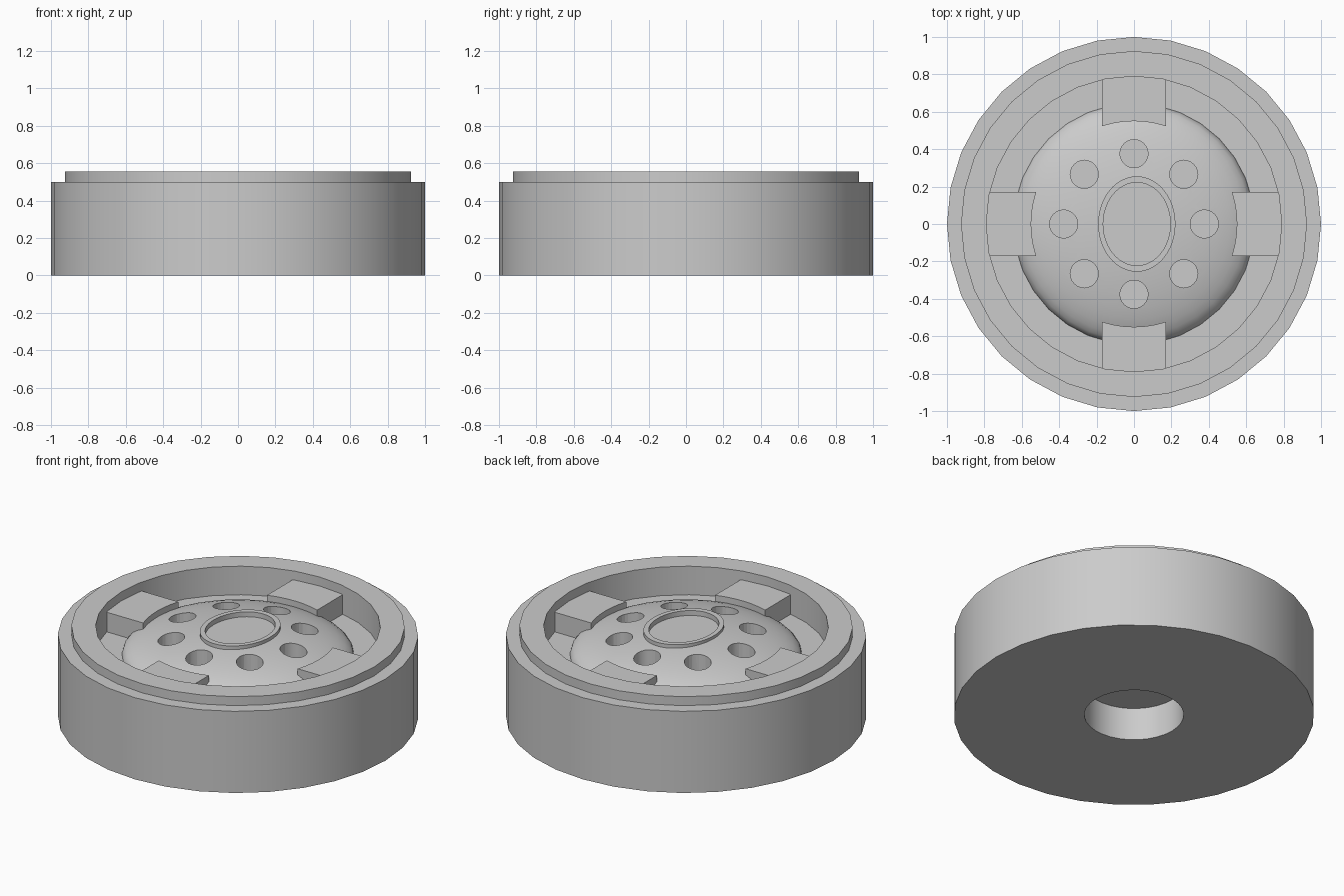
import bpy, bmesh
from math import sin, cos, pi, asin, radians
from mathutils import Matrix

SIDES = 32
FLOOR = 0.38          # recess floor height
BORE = 0.79           # recess radius
DOME_R, DOME_H = 0.645, 0.16

cube = bpy.data.objects.get("Cube")
if cube:
    bpy.data.objects.remove(cube, do_unlink=True)

grey = bpy.data.materials.new("plain grey")
grey.use_nodes = True
colour = (0.6, 0.6, 0.6, 1)
grey.diffuse_color = colour
grey.node_tree.nodes["Principled BSDF"].inputs["Base Color"].default_value = colour


def finish(name, bm, smooth=True):
    """Turn a bmesh into a named, shaded object."""
    bmesh.ops.remove_doubles(bm, verts=bm.verts, dist=0.0001)
    bmesh.ops.recalc_face_normals(bm, faces=bm.faces)
    mesh = bpy.data.meshes.new(name)
    bm.to_mesh(mesh)
    bm.free()
    mesh.materials.append(grey)
    ob = bpy.data.objects.new(name, mesh)
    bpy.context.collection.objects.link(ob)
    if smooth:
        shade(ob)
    return ob


def shade(ob):
    bpy.ops.object.select_all(action='DESELECT')
    ob.select_set(True)
    bpy.context.view_layer.objects.active = ob
    bpy.ops.object.shade_smooth_by_angle(angle=radians(30))


def lathe(name, profile, steps=SIDES, squash=1.0, shift=0.0):
    """Spin an (r, z) profile about z, optionally as an oval."""
    bm = bmesh.new()
    verts = [bm.verts.new((r, 0, z)) for r, z in profile]
    edges = [bm.edges.new(pair) for pair in zip(verts, verts[1:])]
    bmesh.ops.spin(bm, geom=verts + edges, cent=(0, 0, 0), axis=(0, 0, 1),
                   angle=2 * pi, steps=steps, use_merge=False)
    for v in bm.verts:
        v.co.x = v.co.x * squash + shift
    return finish(name, bm)


# Body: stepped drum with a recess on top and a blind bore below
lathe("wheel_body", [(0, 0.2), (0.276, 0.2), (0.276, 0), (1, 0), (1, 0.5),
                     (0.925, 0.5), (0.925, 0.555), (BORE, 0.555),
                     (BORE, FLOOR), (0, FLOOR)])

# Dome: flattened hemisphere with its base sunk into the floor
arc = [(DOME_R * cos(a), FLOOR + DOME_H * sin(a))
       for a in (i * pi / 24 for i in range(13))]
arc[-1] = (0, FLOOR + DOME_H)
dome = lathe("hub_dome", [(0, FLOOR - 0.03), (DOME_R, FLOOR - 0.03)] + arc)

# Cutters: eight round holes and an oval seat in the crown
bm = bmesh.new()
for i in range(8):
    a = i * pi / 4
    bmesh.ops.create_cone(bm, cap_ends=True, segments=24, radius1=0.075,
                          radius2=0.075, depth=0.3,
                          matrix=Matrix.Translation((0.376 * cos(a), 0.376 * sin(a), FLOOR + 0.15)))
oval = Matrix.Translation((0.015, 0, 0.6)) @ Matrix.Diagonal((0.81, 1, 1, 1))
bmesh.ops.create_cone(bm, cap_ends=True, segments=48, radius1=0.245,
                      radius2=0.245, depth=0.3, matrix=oval)
cutter = finish("dome_cutter", bm, smooth=False)
cutter.hide_render = True

cut = dome.modifiers.new("holes", 'BOOLEAN')
cut.operation = 'DIFFERENCE'
cut.solver = 'EXACT'
cut.object = cutter
bpy.context.view_layer.objects.active = dome
bpy.ops.object.modifier_apply(modifier=cut.name)
bpy.data.objects.remove(cutter, do_unlink=True)
shade(dome)

# Oval badge: raised rim around a plain recessed face
lathe("oval_badge", [(0, 0.52), (0.222, 0.52), (0.222, 0.55), (0.255, 0.55),
                     (0.255, 0.44), (0, 0.44)], steps=48, squash=0.81, shift=0.015)


# Four lugs: blocks with curved ends reaching in from the recess wall
def lug(name, angle, half=0.17, inner=0.55, top=0.5):
    def curve(r):
        reach = asin(half / r)
        return [(r * cos(t), r * sin(t)) for t in (reach * k / 3 for k in range(-3, 4))]
    bm = bmesh.new()
    outline = curve(inner) + curve(BORE)[::-1]
    base = bm.faces.new([bm.verts.new((x, y, FLOOR - 0.02)) for x, y in outline])
    top_geom = bmesh.ops.extrude_face_region(bm, geom=[base])["geom"]
    for v in top_geom:
        if isinstance(v, bmesh.types.BMVert):
            v.co.z = top
    bmesh.ops.rotate(bm, verts=bm.verts, matrix=Matrix.Rotation(angle, 3, 'Z'))
    return finish(name, bm)


for i, side in enumerate(("left", "back", "right", "front")):
    lug(side + "_lug", i * pi / 2)
